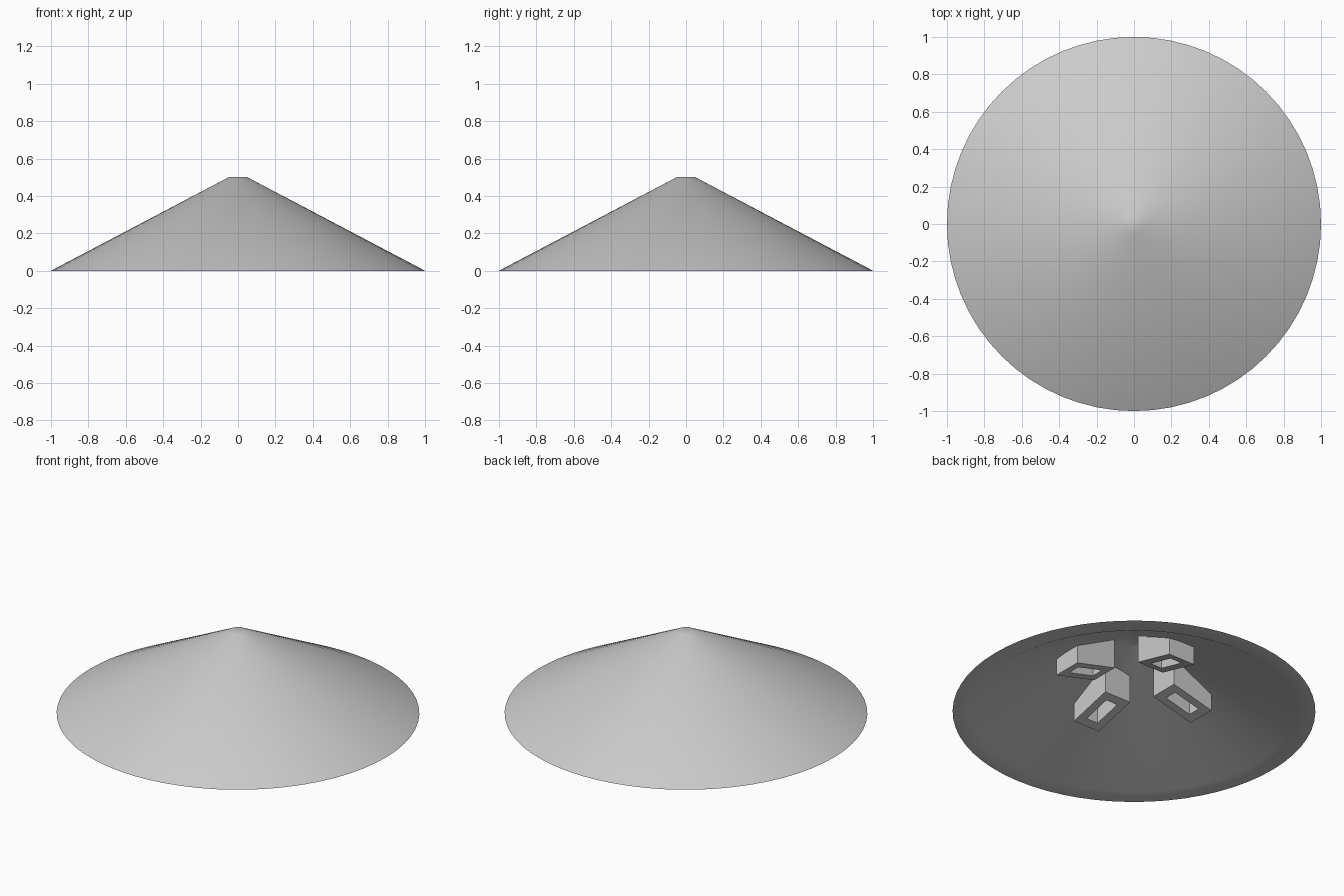
import bpy
import bmesh
import math
from mathutils import Matrix

cube = bpy.data.objects.get("Cube")
if cube:
    bpy.data.objects.remove(cube, do_unlink=True)

grey = bpy.data.materials.new("plain_grey")
grey.use_nodes = True
colour = (0.6, 0.6, 0.6, 1)
grey.diffuse_color = colour
grey.node_tree.nodes["Principled BSDF"].inputs["Base Color"].default_value = colour

SIDES = 64
RIM_IN, TOP_IN, HEIGHT_IN = 0.89, 0.045, 0.44


def finish(bm, name):
    bmesh.ops.recalc_face_normals(bm, faces=bm.faces)
    mesh = bpy.data.meshes.new(name)
    bm.to_mesh(mesh)
    bm.free()
    mesh.materials.append(grey)
    obj = bpy.data.objects.new(name, mesh)
    bpy.context.collection.objects.link(obj)
    return obj


def bridge(bm, a, b):
    n = len(a)
    for i in range(n):
        j = (i + 1) % n
        bm.faces.new((a[i], a[j], b[j], b[i]))


# Hollow conical shell with a small flat top
bm = bmesh.new()
profile = [(TOP_IN, HEIGHT_IN), (RIM_IN, 0), (1, 0), (0.05, 0.5)]
rings = []
for r, z in profile:
    angles = [2 * math.pi * i / SIDES for i in range(SIDES)]
    rings.append([bm.verts.new((r * math.cos(a), r * math.sin(a), z)) for a in angles])
for lower, upper in zip(rings, rings[1:]):
    bridge(bm, lower, upper)
bm.faces.new(rings[0])
bm.faces.new(rings[-1])
shell = finish(bm, "conical_shell")
bpy.ops.object.select_all(action="DESELECT")
shell.select_set(True)
bpy.context.view_layer.objects.active = shell
bpy.ops.object.shade_smooth_by_angle(angle=math.radians(30))

# Sockets under the shell: radial range, sideways range, sloping open bottom
R0, R1, T0, T1, WALL = 0.183, 0.452, -0.125, 0.053, 0.05


def ceiling(r):
    return HEIGHT_IN * (RIM_IN - r) / (RIM_IN - TOP_IN) + 0.01


def floor(r):
    return 0.185 - 0.25 * (r - R0)


def loop(bm, inset, height):
    corners = [(R0 + inset, T0 + inset), (R1 - inset, T0 + inset),
               (R1 - inset, T1 - inset), (R0 + inset, T1 - inset)]
    return [bm.verts.new((r, t, height(r))) for r, t in corners]


for k, side in enumerate(["left", "back", "right", "front"]):
    bm = bmesh.new()
    loops = [loop(bm, 0, ceiling), loop(bm, 0, floor),
             loop(bm, WALL, floor), loop(bm, WALL, ceiling)]
    for i in range(4):
        bridge(bm, loops[i], loops[(i + 1) % 4])
    bm.transform(Matrix.Rotation(k * math.pi / 2, 4, "Z"))
    finish(bm, side + "_socket")
